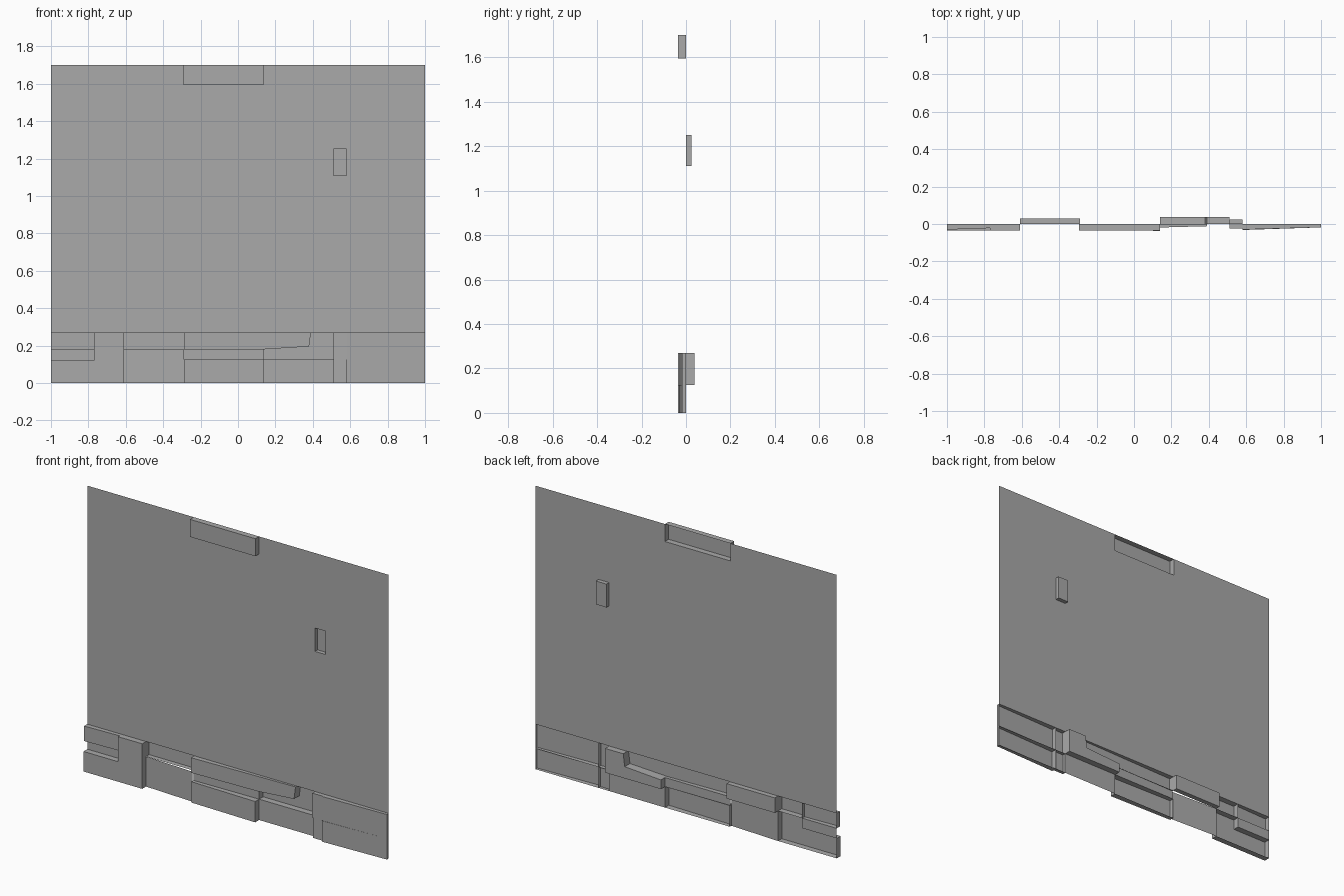
import bpy, bmesh

cube = bpy.data.objects.get("Cube")
if cube:
    bpy.data.objects.remove(cube, do_unlink=True)

GREY = (0.4, 0.4, 0.4)
stone = bpy.data.materials.new("plain grey")
stone.use_nodes = True
stone.diffuse_color = (*GREY, 1)
stone.node_tree.nodes["Principled BSDF"].inputs["Base Color"].default_value = (*GREY, 1)


def finish(name, bm):
    mesh = bpy.data.meshes.new(name)
    bm.to_mesh(mesh)
    bm.free()
    mesh.materials.append(stone)
    bpy.context.collection.objects.link(bpy.data.objects.new(name, mesh))


def rect(x0, x1, z0, z1):
    return [(x0, z0), (x1, z0), (x1, z1), (x0, z1)]


def panel(name, outline, left, right, inset=0.012):
    """Sheet panel pushed to depth y, running from its left to its right end."""
    bm = bmesh.new()
    face = bm.faces.new([bm.verts.new((x, 0, z)) for x, z in outline])
    if inset:
        bmesh.ops.inset_individual(bm, faces=[face], thickness=inset,
                                   use_even_offset=True)
    xs = [v.co.x for v in face.verts]
    for v in face.verts:
        t = (v.co.x - min(xs)) / (max(xs) - min(xs))
        v.co.y = left + (right - left) * t
    finish(name, bm)


# Thin wall sheet, leaving openings for the ledge and the small niche
NICHE = (0.51, 0.58, 1.11, 1.25)
LEDGE = (-0.295, 0.14, 1.595, 1.70)
xs = [-1, LEDGE[0], LEDGE[1], NICHE[0], NICHE[1], 1]
zs = [0.27, NICHE[2], NICHE[3], LEDGE[2], LEDGE[3]]
bm = bmesh.new()
for x0, x1 in zip(xs, xs[1:]):
    for z0, z1 in zip(zs, zs[1:]):
        if (x0, x1, z0, z1) not in (NICHE, LEDGE):
            bm.faces.new([bm.verts.new((x, 0, z)) for x, z in rect(x0, x1, z0, z1)])
bmesh.ops.remove_doubles(bm, verts=bm.verts, dist=0.0001)
finish("wall", bm)

panel("small_niche", rect(*NICHE), 0.025, 0.025)
panel("top_ledge", rect(*LEDGE), -0.035, -0.035, 0.009)

# Base course, upper row
panel("upper_block_right_end", rect(-1, -0.77, 0.18, 0.27), -0.03, -0.022)
panel("upper_block_small", rect(-0.77, -0.61, 0.18, 0.27), -0.036, -0.036)
panel("upper_recess", rect(-0.61, -0.29, 0.18, 0.27), 0.03, 0.03)
panel("upper_long_block", [(-0.29, 0.18), (0.14, 0.18), (0.38, 0.195),
                           (0.39, 0.27), (-0.29, 0.27)], -0.03, -0.012)
panel("stepped_recess", [(0.14, 0.125), (0.51, 0.125), (0.51, 0.27),
                         (0.39, 0.27), (0.38, 0.195), (0.14, 0.18)], 0.038, 0.038)
panel("upper_narrow_block", rect(0.51, 0.58, 0.125, 0.27), -0.025, -0.025)
panel("upper_block_left_end", rect(0.58, 1, 0.125, 0.27), -0.03, -0.018)

# Base course, lower row
panel("lower_stepped_block", [(-1, 0), (-0.61, 0), (-0.61, 0.18), (-0.77, 0.18),
                              (-0.77, 0.12), (-1, 0.12)], -0.036, -0.036)
panel("flat_strip_right_end", rect(-1, -0.77, 0.12, 0.18), 0, 0, 0)
panel("lower_sloped_sheet", rect(-0.61, -0.29, 0, 0.18), 0, -0.015, 0)
panel("flat_strip_middle", rect(-0.29, 0.14, 0.125, 0.18), -0.006, 0, 0)
panel("lower_middle_block", rect(-0.29, 0.14, 0, 0.125), -0.027, -0.037)
panel("lower_flat_sheet", rect(0.14, 0.51, 0, 0.125), 0, 0, 0)
panel("lower_narrow_block", rect(0.51, 0.58, 0, 0.125), -0.02, -0.02)
panel("lower_block_left_end", rect(0.58, 1, 0, 0.125), -0.032, -0.018)
